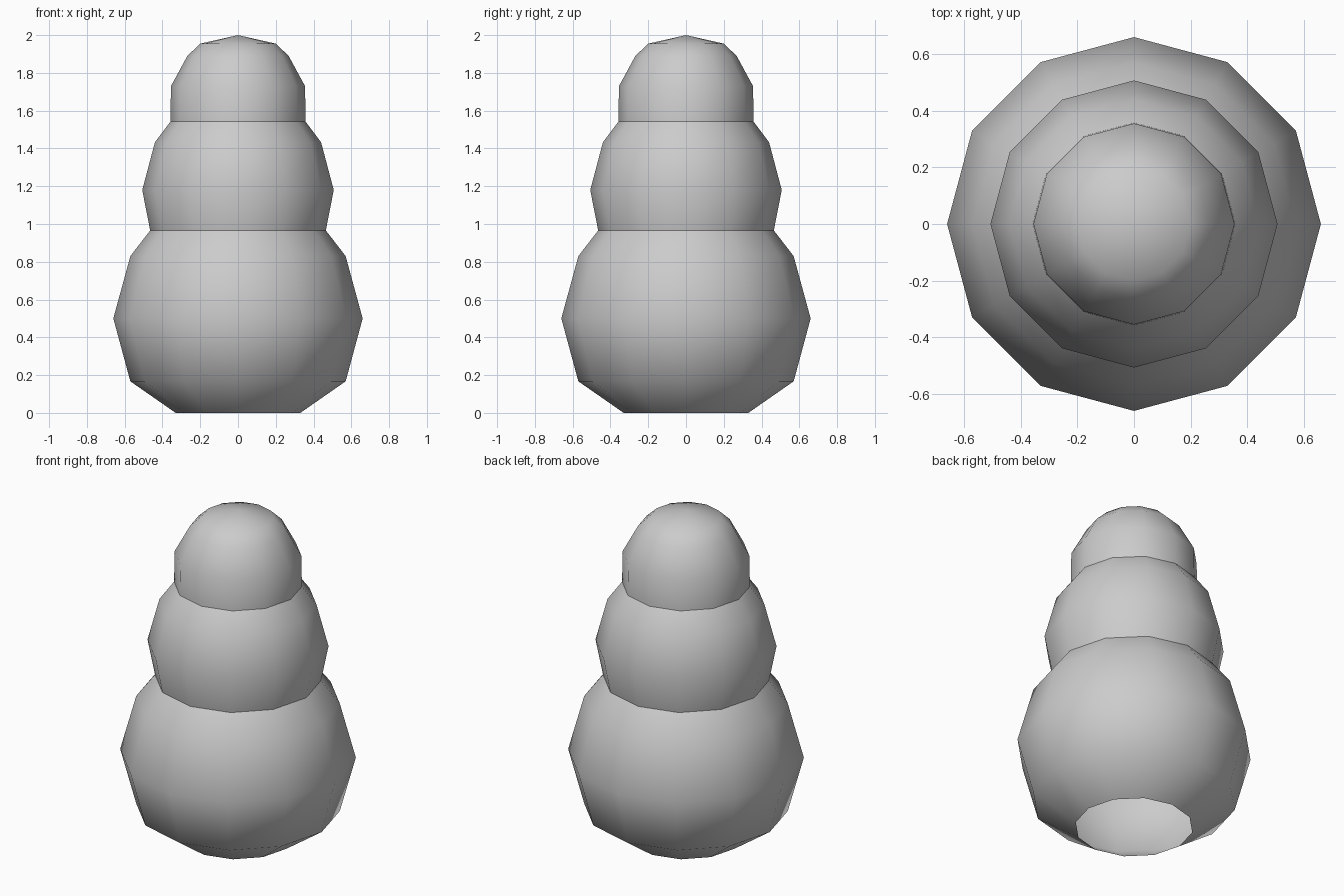
import bpy, bmesh
from math import sin, cos, pi

if "Cube" in bpy.data.objects:
    bpy.data.objects.remove(bpy.data.objects["Cube"])

SIDES = 12
# (radius, height) outline of the stacked snowballs, base to crown
PROFILE = [(0.33, 0.0), (0.57, 0.167), (0.66, 0.5), (0.57, 0.83),
           (0.465, 0.966), (0.507, 1.18), (0.44, 1.432),
           (0.358, 1.542), (0.355, 1.73), (0.268, 1.89), (0.2, 1.955)]
NECKS = (0.966, 1.542)

bm = bmesh.new()

# Rings of the body, open at the base
rings = [[bm.verts.new((r * cos(2 * pi * i / SIDES), r * sin(2 * pi * i / SIDES), z))
          for i in range(SIDES)] for r, z in PROFILE]
for low, high in zip(rings, rings[1:]):
    for i in range(SIDES):
        j = (i + 1) % SIDES
        bm.faces.new((low[i], low[j], high[j], high[i]))

# Crown of the head
crown = bm.verts.new((0, 0, 2.0))
for i in range(SIDES):
    bm.faces.new((rings[-1][i], rings[-1][(i + 1) % SIDES], crown))

# Smooth balls with a hard crease where they meet
for f in bm.faces:
    f.smooth = True
for e in bm.edges:
    if any(all(abs(v.co.z - z) < 1e-4 for v in e.verts) for z in NECKS):
        e.smooth = False

mesh = bpy.data.meshes.new("stacked_snowballs")
bm.to_mesh(mesh)
bm.free()
bpy.context.collection.objects.link(bpy.data.objects.new("stacked_snowballs", mesh))
